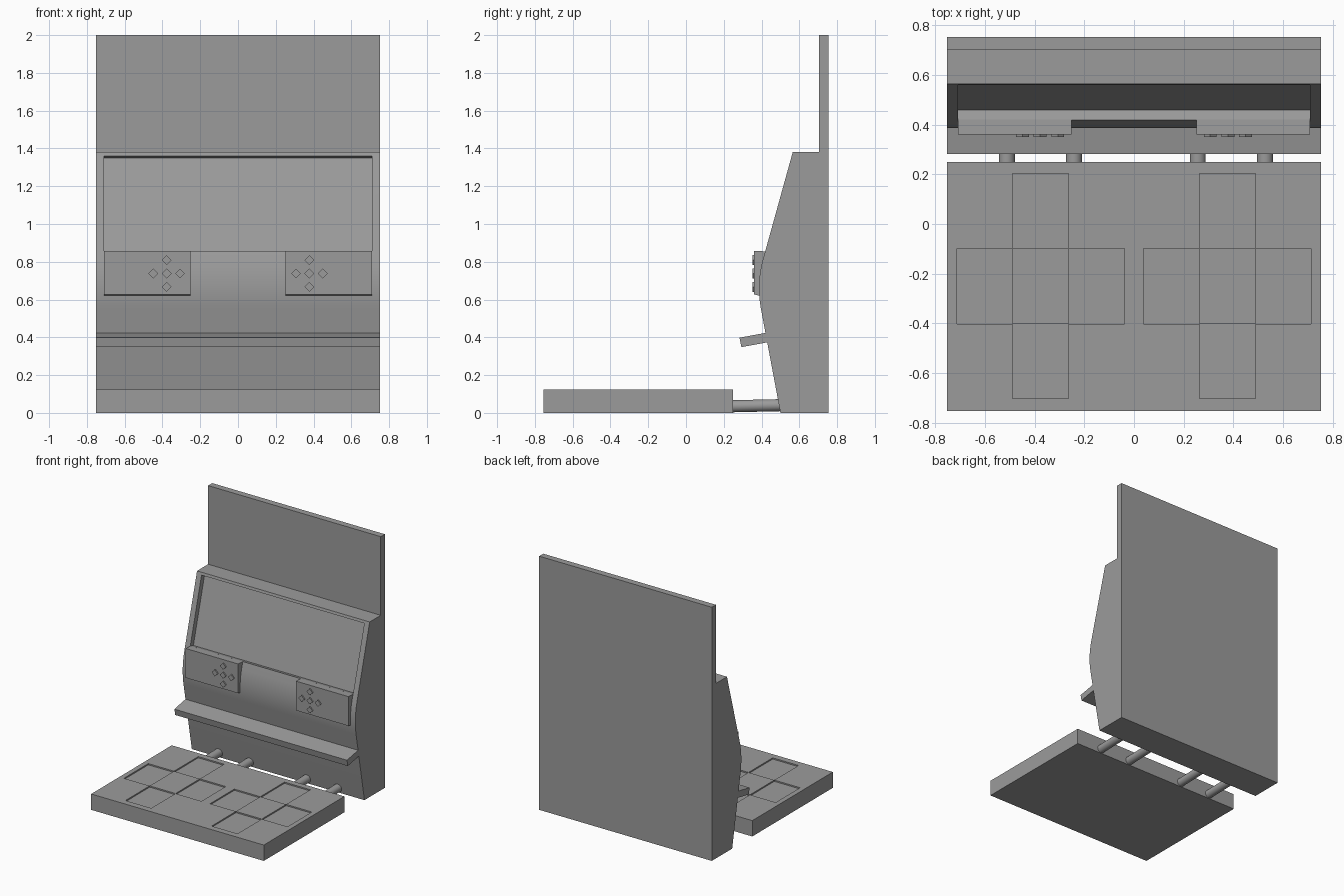
import bpy, bmesh
from mathutils import Vector

if "Cube" in bpy.data.objects:
    bpy.data.objects.remove(bpy.data.objects["Cube"])

W = 0.753  # half width of the machine

# Dark grey paint for every part
paint = bpy.data.materials.new("dark_grey_paint")
paint.diffuse_color = (0.33, 0.33, 0.33, 1)
paint.use_nodes = True
paint.node_tree.nodes["Principled BSDF"].inputs["Base Color"].default_value = paint.diffuse_color


def link(name, bm):
    bmesh.ops.recalc_face_normals(bm, faces=bm.faces)
    me = bpy.data.meshes.new(name)
    bm.to_mesh(me)
    bm.free()
    me.materials.append(paint)
    ob = bpy.data.objects.new(name, me)
    bpy.context.collection.objects.link(ob)
    return ob


def activate(ob):
    bpy.ops.object.select_all(action='DESELECT')
    ob.select_set(True)
    bpy.context.view_layer.objects.active = ob


def extrude(name, points, vec):
    """Extrude a flat outline along a vector."""
    bm = bmesh.new()
    face = bm.faces.new([bm.verts.new(p) for p in points])
    ext = bmesh.ops.extrude_face_region(bm, geom=[face])['geom']
    bmesh.ops.translate(bm, vec=vec, verts=[g for g in ext if isinstance(g, bmesh.types.BMVert)])
    return link(name, bm)


def extrude_x(name, profile, x0, x1):
    """Extrude a (y, z) side profile between two x positions."""
    return extrude(name, [(x0, y, z) for y, z in profile], (x1 - x0, 0, 0))


# Cabinet: side profile with a rounded belly
a, b, c = Vector((0.404, 0.80)), Vector((0.373, 0.68)), Vector((0.396, 0.555))
belly = []
for i in range(13):
    t = i / 12
    belly.append(tuple(a * (1 - t) ** 2 + b * 2 * t * (1 - t) + c * t * t))
cabinet = extrude_x("cabinet", [(0.754, 0), (0.754, 2), (0.703, 2), (0.703, 1.38), (0.565, 1.38)]
                    + belly + [(0.50, 0)], -W, W)

# Screen recess, cut square to the sloping front
low, high = Vector((0.42, 0.855)), Vector((0.5596, 1.36))
inward = Vector((0.964, -0.266))
cutter = extrude_x("screen_cutter", [tuple(p) for p in (
    low - inward * 0.1, low + inward * 0.04, high + inward * 0.04, high - inward * 0.1)], -0.71, 0.71)
cutter.hide_render = True
mod = cabinet.modifiers.new("screen_recess", 'BOOLEAN')
mod.operation, mod.solver, mod.object = 'DIFFERENCE', 'EXACT', cutter
activate(cabinet)
bpy.ops.object.modifier_apply(modifier=mod.name)
bpy.data.objects.remove(cutter)
activate(cabinet)
bpy.ops.object.shade_smooth_by_angle()

# Shelf across the front
extrude_x("shelf", [(0.45, 0.429), (0.283, 0.398), (0.293, 0.348), (0.45, 0.377)], -W, W)

# Control panels with diamond buttons
for side, label in ((-1, "left"), (1, "right")):
    x0, x1 = sorted((side * 0.252, side * 0.71))
    extrude_x(f"control_panel_{label}",
              [(0.361, 0.858), (0.361, 0.627), (0.40, 0.618), (0.43, 0.70), (0.421, 0.855)], x0, x1)
    for i, (dx, dz) in enumerate(((0, 0), (1, 0), (-1, 0), (0, 1), (0, -1))):
        x, z, r = side * 0.378 + dx * 0.071, 0.738 + dz * 0.071, 0.026
        extrude(f"button_{label}_{i}", [(x + u * r, 0.351, z + v * r)
                                        for u, v in ((1, 0), (0, 1), (-1, 0), (0, -1))], (0, 0.015, 0))

# Dance platform: slice the slab, then sink the arrow tiles around each centre
bm = bmesh.new()
bmesh.ops.create_cube(bm, size=1)
for v in bm.verts:
    v.co = (v.co.x * 2 * W, v.co.y * 1.004 - 0.252, (v.co.z + 0.5) * 0.125)
xs, ys = (0.0375, 0.2635, 0.489, 0.7135), (-0.704, -0.402, -0.099, 0.203)
cuts = [((s * x, 0, 0), (1, 0, 0)) for x in xs for s in (-1, 1)] + [((0, y, 0), (0, 1, 0)) for y in ys]
for co, no in cuts:
    bmesh.ops.bisect_plane(bm, geom=bm.verts[:] + bm.edges[:] + bm.faces[:], plane_co=co, plane_no=no)
tiles = []
for f in bm.faces:
    m = f.calc_center_median()
    if m.z < 0.12:
        continue
    col = sum(abs(m.x) > x for x in xs)
    row = sum(m.y > y for y in ys)
    if (col, row) in ((2, 1), (2, 3), (1, 2), (3, 2)):
        tiles.append(f)
sunk = bmesh.ops.extrude_discrete_faces(bm, faces=tiles)['faces']
for f in sunk:
    bmesh.ops.translate(bm, verts=f.verts[:], vec=(0, 0, -0.01))
link("dance_platform", bm)

# Connecting pipes between platform and cabinet
for i, x in enumerate((-0.512, -0.242, 0.257, 0.528)):
    start, end = Vector((x, 0.24, 0.035)), Vector((x, 0.51, 0.041))
    bpy.ops.mesh.primitive_cylinder_add(vertices=24, radius=0.032, depth=(end - start).length,
                                        location=(start + end) / 2,
                                        rotation=(end - start).to_track_quat('Z', 'Y').to_euler())
    pipe = bpy.context.object
    pipe.name = f"connecting_pipe_{i}"
    pipe.data.materials.append(paint)
    bpy.ops.object.shade_smooth_by_angle()
